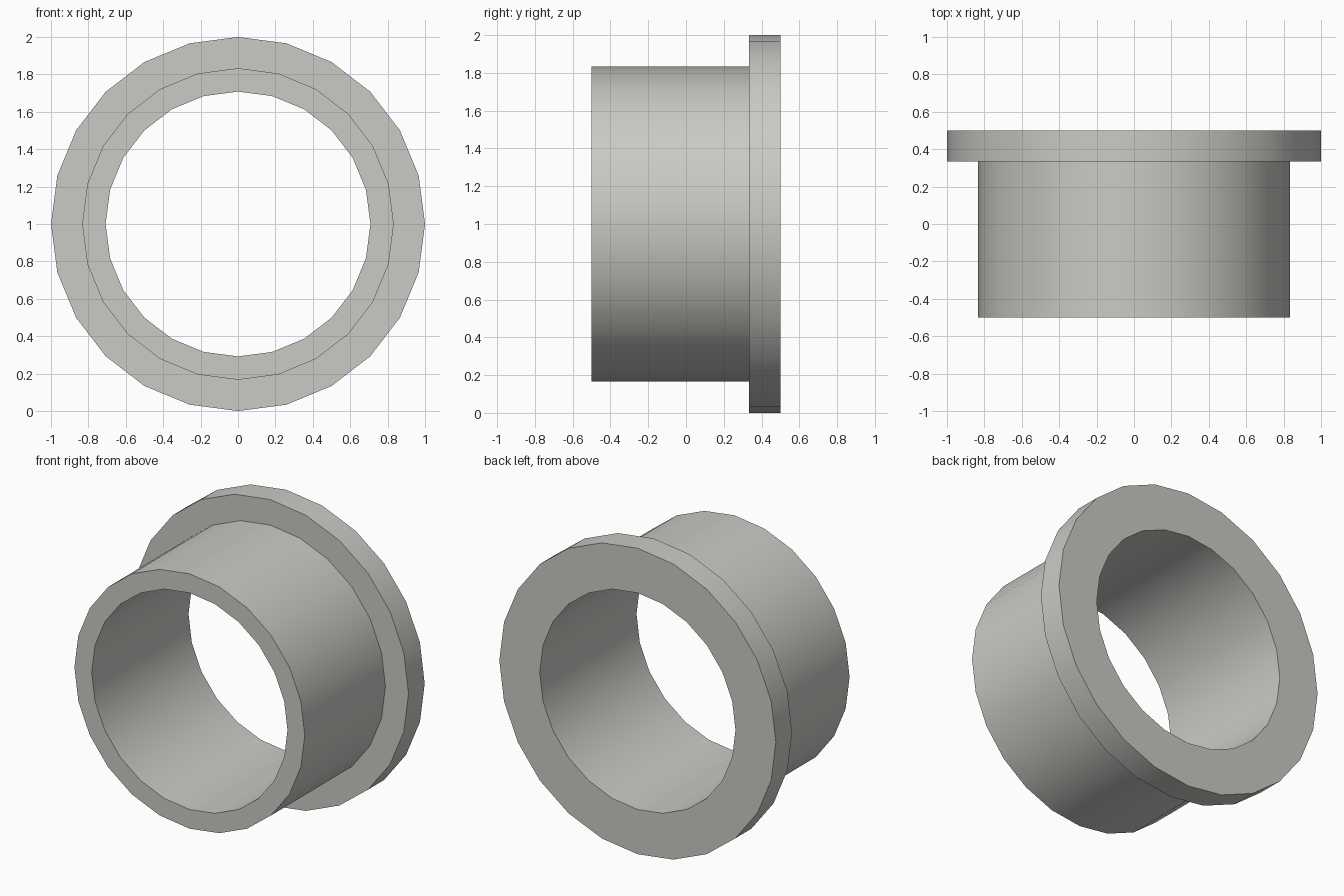
import bpy, bmesh, math

if "Cube" in bpy.data.objects:
    bpy.data.objects.remove(bpy.data.objects["Cube"])

SIDES = 24
# Closed cross-section of the flanged sleeve: (radius, y)
PROFILE = [(0.708, -0.5), (0.833, -0.5), (0.833, 0.333),
           (1.0, 0.333), (1.0, 0.5), (0.708, 0.5)]

metal = bpy.data.materials.new("light_grey_metal")
metal.diffuse_color = (0.59, 0.59, 0.56, 1.0)
metal.use_nodes = True
metal.node_tree.nodes["Principled BSDF"].inputs["Base Color"].default_value = metal.diffuse_color

# Sweep the section around the y axis
bm = bmesh.new()
rings = []
for r, y in PROFILE:
    rings.append([bm.verts.new((r * math.cos(a), y, 1 + r * math.sin(a)))
                  for a in (2 * math.pi * i / SIDES for i in range(SIDES))])
for k, ring in enumerate(rings):
    nxt = rings[(k + 1) % len(rings)]
    for i in range(SIDES):
        j = (i + 1) % SIDES
        bm.faces.new((ring[i], ring[j], nxt[j], nxt[i]))
bmesh.ops.recalc_face_normals(bm, faces=bm.faces)

mesh = bpy.data.meshes.new("flanged_bushing")
bm.to_mesh(mesh)
bm.free()
mesh.materials.append(metal)
bushing = bpy.data.objects.new("flanged_bushing", mesh)
bpy.context.collection.objects.link(bushing)

# Smooth round walls, sharp rims
bpy.context.view_layer.objects.active = bushing
bushing.select_set(True)
bpy.ops.object.shade_smooth_by_angle(angle=math.radians(30))
